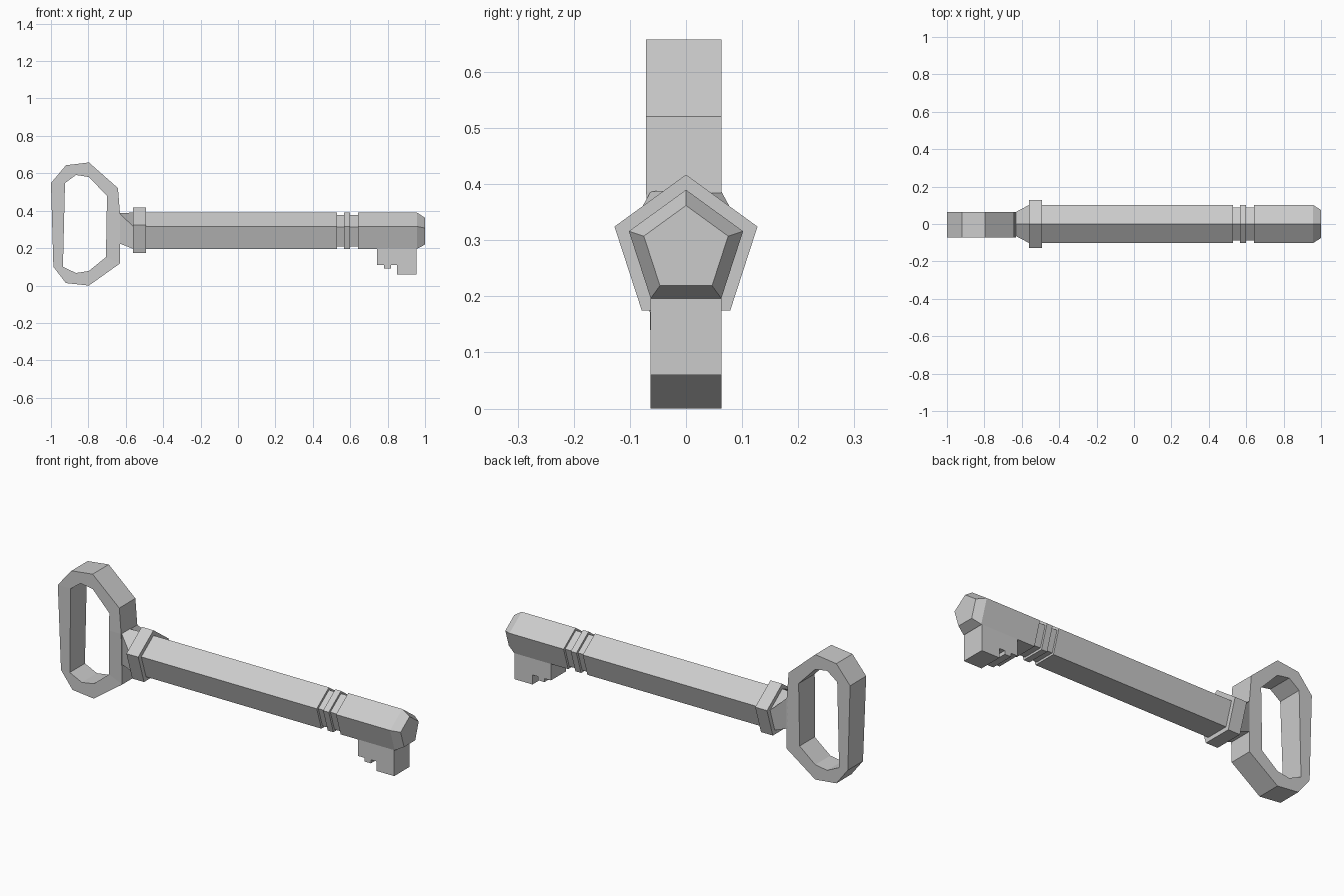
import bpy, bmesh
from math import sin, cos, pi

if "Cube" in bpy.data.objects:
    bpy.data.objects.remove(bpy.data.objects["Cube"])

AXIS_Z = 0.283   # height of the shaft axis
HALF = 0.063     # half thickness of bow and bit


def loft(name, rings, closed=False, cap_start=True, cap_end=True):
    """Skin quads between equal-sized rings of points."""
    bm = bmesh.new()
    loops = [[bm.verts.new(p) for p in ring] for ring in rings]
    n = len(loops[0])
    pairs = list(zip(loops, loops[1:]))
    if closed:
        pairs.append((loops[-1], loops[0]))
    for a, b in pairs:
        for i in range(n):
            j = (i + 1) % n
            bm.faces.new((a[i], a[j], b[j], b[i]))
    if not closed:
        if cap_start:
            bm.faces.new(loops[0])
        if cap_end:
            bm.faces.new(loops[-1])
    bmesh.ops.recalc_face_normals(bm, faces=bm.faces)
    mesh = bpy.data.meshes.new(name)
    bm.to_mesh(mesh)
    bm.free()
    obj = bpy.data.objects.new(name, mesh)
    bpy.context.collection.objects.link(obj)
    return obj


def pentagon(x, r):
    return [(x, r * sin(i * 2 * pi / 5), AXIS_Z + r * cos(i * 2 * pi / 5))
            for i in range(5)]


# Shaft: flared neck, collar, long stem, two grooves, chamfered tip
neck = [(-0.634, 0, 0.387), (-0.634, HALF, 0.387), (-0.634, HALF, 0.225),
        (-0.634, -HALF, 0.225), (-0.634, -HALF, 0.387)]
R, G = 0.107, 0.093
profile = [(-0.561, R), (-0.561, 0.134), (-0.492, 0.134), (-0.492, R),
           (0.53, R), (0.53, G), (0.567, G), (0.567, R),
           (0.60, R), (0.60, G), (0.642, G), (0.642, R),
           (0.957, R), (1.0, 0.079)]
loft("shaft", [neck] + [pentagon(x, r) for x, r in profile], cap_start=False)

# Bow: faceted handle loop
outer = [(-1.0, 0.548), (-0.92, 0.643), (-0.797, 0.658), (-0.642, 0.521),
         (-0.631, 0.387), (-0.631, 0.118), (-0.797, 0.0), (-0.92, 0.013),
         (-0.987, 0.10)]
inner = [(-0.925, 0.548), (-0.866, 0.591), (-0.797, 0.58), (-0.70, 0.479),
         (-0.702, 0.387), (-0.706, 0.152), (-0.797, 0.078), (-0.866, 0.067),
         (-0.936, 0.10)]


def bow_ring(points, front):
    # the upper front of the loop is slightly thicker
    return [(x, (-0.071 if z > 0.3 else -HALF) if front else HALF, z)
            for x, z in points]


loft("bow", [bow_ring(outer, True), bow_ring(outer, False),
             bow_ring(inner, False), bow_ring(inner, True)], closed=True)

# Bit: notched tooth under the tip
tooth = [(0.743, 0.197), (0.743, 0.11), (0.781, 0.11), (0.781, 0.091),
         (0.818, 0.091), (0.818, 0.11), (0.85, 0.11), (0.85, 0.06),
         (0.954, 0.06), (0.954, 0.197)]
loft("bit", [[(x, y, z) for x, z in tooth] for y in (-HALF, HALF)])
